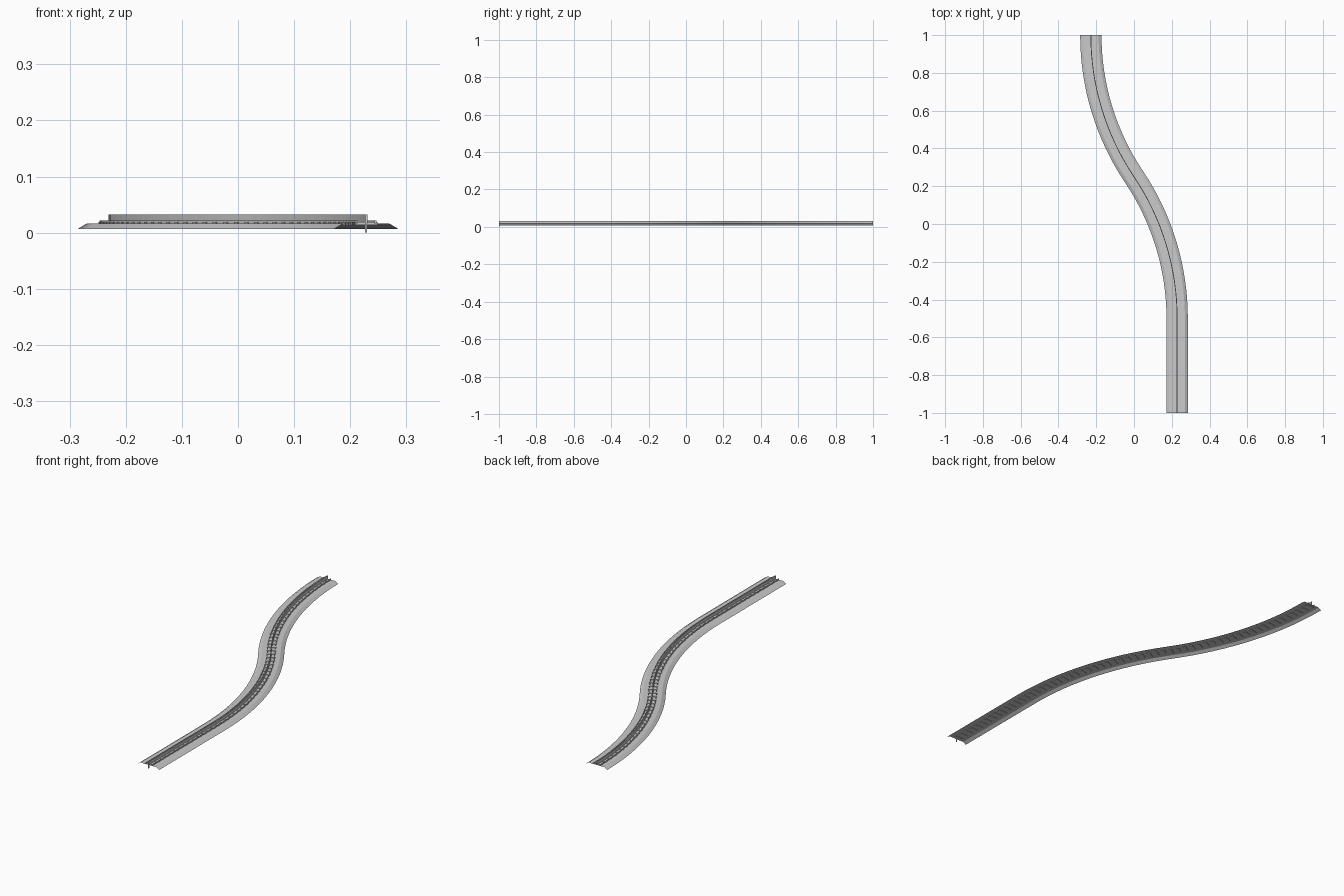
import bpy, math

if "Cube" in bpy.data.objects:
    bpy.data.objects.remove(bpy.data.objects["Cube"])

# Track centreline: a straight followed by two mirrored arcs
X0, DX, DY = 0.2285, 0.2285, 0.75
R = (DX * DX + DY * DY) / (2 * DX)
ANG = math.asin(DY / R)
LENGTH = 0.5 + 2 * R * ANG


def track_point(s):
    """Position and heading (angle to the left of +y) at distance s."""
    if s < 0.5:
        return X0, -1 + s, 0.0
    a = (s - 0.5) / R
    if a <= ANG:
        return X0 - R * (1 - math.cos(a)), -0.5 + R * math.sin(a), a
    b = 2 * ANG - a
    return -X0 + R * (1 - math.cos(b)), 1 - R * math.sin(b), b


def make(name, verts, faces):
    mesh = bpy.data.meshes.new(name)
    mesh.from_pydata(verts, [], faces)
    obj = bpy.data.objects.new(name, mesh)
    bpy.context.collection.objects.link(obj)
    return obj


STATIONS = [0, 0.25] + [0.5 + 2 * R * ANG * i / 32 for i in range(33)]


def sweep(name, profile, closed=True):
    """Sweep an (offset, z) profile along the centreline."""
    verts, faces, n = [], [], len(profile)
    for s in STATIONS:
        x, y, a = track_point(s)
        verts += [(x + o * math.cos(a), y + o * math.sin(a), z) for o, z in profile]
    for i in range(len(STATIONS) - 1):
        for j in range(n if closed else n - 1):
            k = (j + 1) % n
            faces.append((i * n + j, i * n + k, (i + 1) * n + k, (i + 1) * n + j))
    if closed:
        faces.append(tuple(reversed(range(n))))
        faces.append(tuple(range(len(verts) - n, len(verts))))
    return make(name, verts, faces)


def rect(o, w, z0, z1):
    return [(o + w, z0), (o + w, z1), (o - w, z1), (o - w, z0)]


def boxes(name, stations, half_w, half_l, z0, z1):
    """Boxes set across the track at the given distances."""
    verts, faces = [], []
    for s in stations:
        x, y, a = track_point(s)
        b, c, d = len(verts), math.cos(a), math.sin(a)
        for z in (z0, z1):
            for u, v in ((-1, -1), (1, -1), (1, 1), (-1, 1)):
                o, t = u * half_w, v * half_l
                verts.append((x + o * c - t * d, y + o * d + t * c, z))
        for f in ((3, 2, 1, 0), (4, 5, 6, 7), (0, 1, 5, 4),
                  (1, 2, 6, 5), (2, 3, 7, 6), (3, 0, 4, 7)):
            faces.append(tuple(b + i for i in f))
    return make(name, verts, faces)


# Open ballast bed with sloping shoulders
sweep("ballast_bed", [(0.0565, 0.007), (0.041, 0.0165), (-0.041, 0.0165), (-0.0565, 0.007)], False)

# Sleepers
count = 60
boxes("sleepers", [LENGTH * (i + 0.5) / count for i in range(count)], 0.02, 0.006, 0.014, 0.019)

# Low side rails and tall centre rail
for side, label in ((-1, "left"), (1, "right")):
    sweep(label + "_rail", rect(side * 0.0165, 0.0018, 0.0165, 0.0215))
sweep("centre_rail", rect(0, 0.0022, 0.0165, 0.032))

# Locating post at the front end
boxes("end_post", [0.002], 0.0018, 0.002, 0.0, 0.031)
